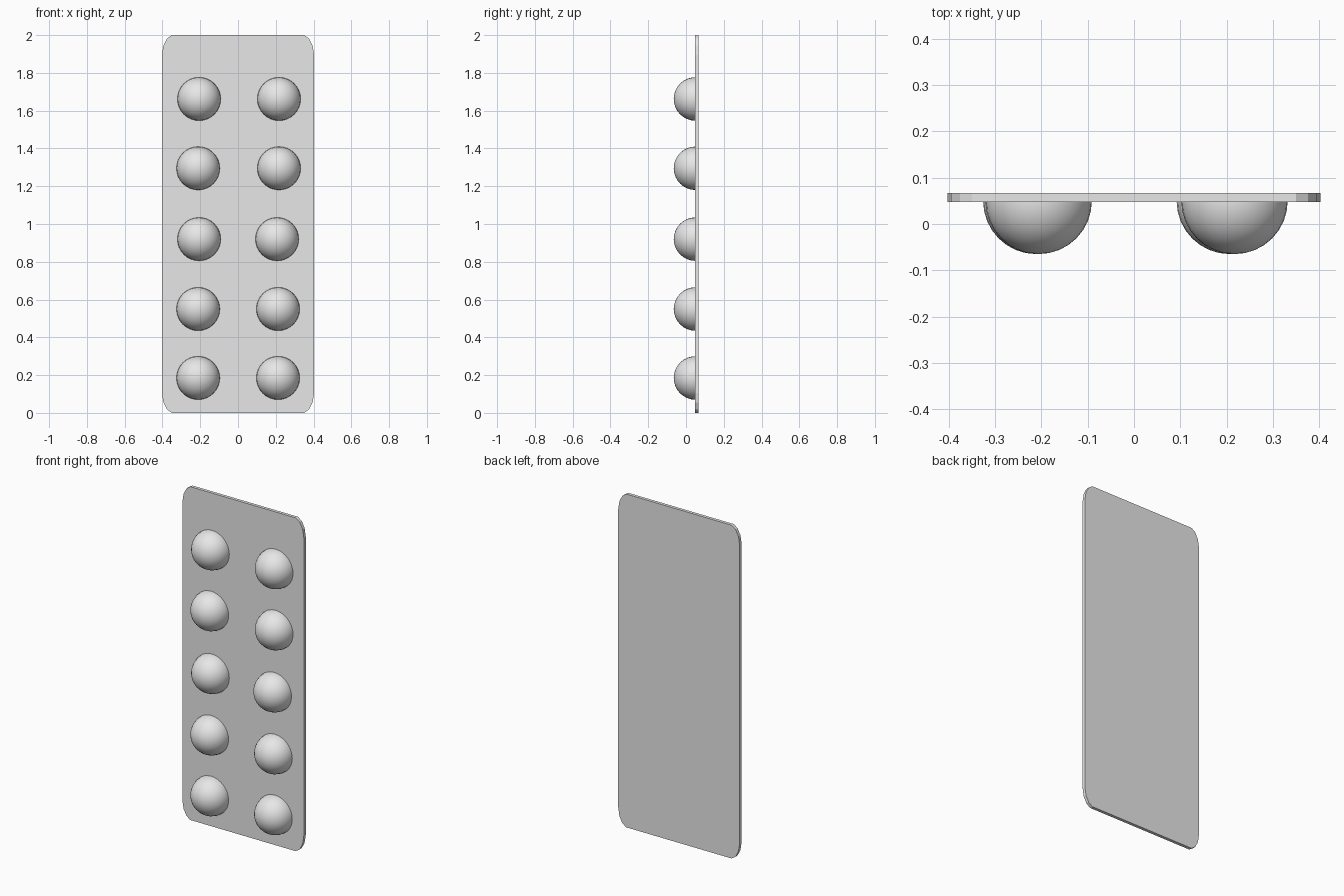
import bpy
import bmesh
from math import pi
from mathutils import Matrix

cube = bpy.data.objects.get("Cube")
if cube:
    bpy.data.objects.remove(cube, do_unlink=True)

GREY = (0.8, 0.8, 0.8, 1.0)
grey = bpy.data.materials.new("plain grey")
grey.use_nodes = True
grey.diffuse_color = GREY
grey.node_tree.nodes["Principled BSDF"].inputs["Base Color"].default_value = GREY

FRONT, BACK = 0.048, 0.067   # card faces in y
RADIUS = 0.115


def finish(bm, name):
    bmesh.ops.recalc_face_normals(bm, faces=bm.faces)
    mesh = bpy.data.meshes.new(name)
    bm.to_mesh(mesh)
    bm.free()
    mesh.materials.append(grey)
    obj = bpy.data.objects.new(name, mesh)
    bpy.context.collection.objects.link(obj)
    return obj


# Backing card: one rounded corner mirrored to four, then extruded
corner = [(0.403, 0.895), (0.395, 0.945), (0.376, 0.982), (0.35, 1.0)]
outline = []
for sx, sz in ((1, 1), (-1, 1), (-1, -1), (1, -1)):
    points = corner if sx * sz > 0 else corner[::-1]
    outline += [(sx * x, FRONT, 1 + sz * z) for x, z in points]
bm = bmesh.new()
face = bm.faces.new([bm.verts.new(p) for p in outline])
ext = bmesh.ops.extrude_face_region(bm, geom=[face])
moved = [v for v in ext["geom"] if isinstance(v, bmesh.types.BMVert)]
bmesh.ops.translate(bm, verts=moved, vec=(0, BACK - FRONT, 0))
finish(bm, "backing_card")


# Blister domes: half spheres in two slightly uneven columns
def dome(name, x, z):
    bm = bmesh.new()
    bmesh.ops.create_uvsphere(bm, u_segments=32, v_segments=16, radius=RADIUS,
                              matrix=Matrix.Rotation(pi / 2, 4, "X"))
    bmesh.ops.bisect_plane(bm, geom=bm.verts[:] + bm.edges[:] + bm.faces[:],
                           plane_co=(0, 0.002, 0), plane_no=(0, 1, 0), clear_outer=True)
    for f in bm.faces:
        f.smooth = True
    finish(bm, name).location = (x, FRONT + 0.002, z)


heights = [0.185, 0.55, 0.92, 1.295, 1.662]
columns = {"right": [-0.211, -0.211, -0.206, -0.211, -0.206],
           "left": [0.212, 0.212, 0.207, 0.217, 0.217]}
for side, xs in columns.items():
    for row, (x, z) in enumerate(zip(xs, heights), 1):
        dome(f"{side}_blister_{row}", x, z)
